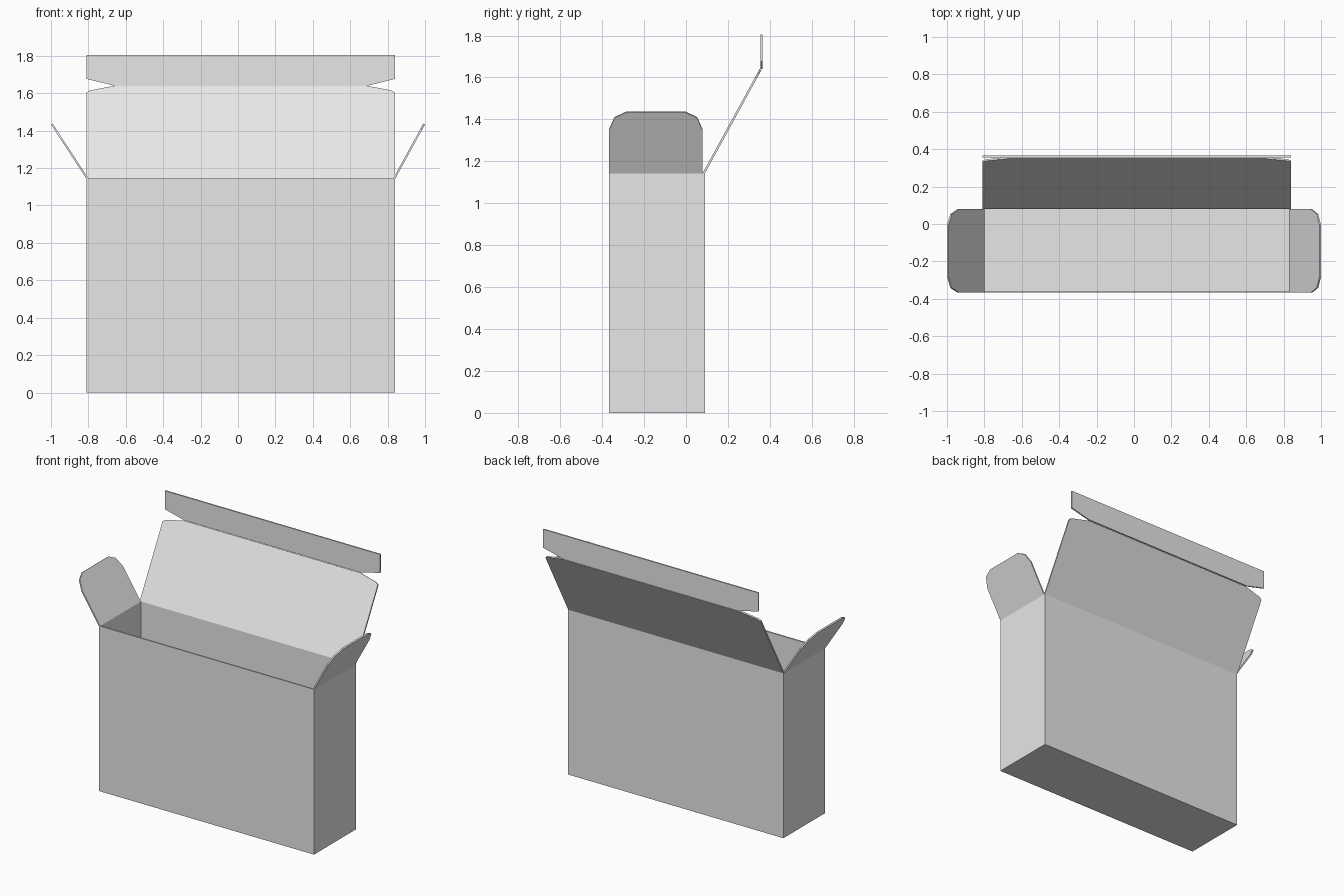
import bpy
import bmesh
from mathutils import Vector

if "Cube" in bpy.data.objects:
    bpy.data.objects.remove(bpy.data.objects["Cube"], do_unlink=True)

T = 0.01                      # card thickness
X0, X1 = -0.81, 0.84          # carton sides
Y0, Y1 = -0.367, 0.09         # carton front and back
TOP = 1.145                   # rim height
MID = (X0 + X1) / 2
HALF = (X1 - X0) / 2

card = bpy.data.materials.new("light grey card")
card.use_nodes = True
card.diffuse_color = (0.8, 0.8, 0.8, 1)
card.node_tree.nodes["Principled BSDF"].inputs["Base Color"].default_value = (0.8, 0.8, 0.8, 1)


def finish(name, bm):
    bmesh.ops.recalc_face_normals(bm, faces=bm.faces)
    mesh = bpy.data.meshes.new(name)
    bm.to_mesh(mesh)
    bm.free()
    mesh.materials.append(card)
    obj = bpy.data.objects.new(name, mesh)
    bpy.context.collection.objects.link(obj)
    return obj


def panel(name, outline, origin, u, v, normal):
    """Flat card sheet: a 2D outline placed along u and v, thickened along normal."""
    origin, u, v, normal = map(Vector, (origin, u, v, normal))
    bm = bmesh.new()
    face = bm.faces.new([bm.verts.new(origin + u * a + v * b) for a, b in outline])
    new = bmesh.ops.extrude_face_region(bm, geom=[face], use_keep_orig=True)["geom"]
    moved = [g for g in new if isinstance(g, bmesh.types.BMVert)]
    bmesh.ops.translate(bm, verts=moved, vec=normal.normalized() * T)
    return finish(name, bm)


def mirrored(side):
    """Complete a symmetrical outline from its right half."""
    return side + [(-a, b) for a, b in reversed(side)]


# Open carton body: a block with its top inset and pushed down to the floor
bm = bmesh.new()
bmesh.ops.create_cube(bm, size=1)
for vert in bm.verts:
    vert.co.x = X1 if vert.co.x > 0 else X0
    vert.co.y = Y1 if vert.co.y > 0 else Y0
    vert.co.z = TOP if vert.co.z > 0 else 0
rim = max(bm.faces, key=lambda f: f.calc_center_median().z)
bmesh.ops.inset_region(bm, faces=[rim], thickness=T, use_even_offset=True)
hole = bmesh.ops.extrude_face_region(bm, geom=[rim])["geom"]
bmesh.ops.translate(bm, verts=[g for g in hole if isinstance(g, bmesh.types.BMVert)],
                    vec=(0, 0, T - TOP))
if rim.is_valid:
    bmesh.ops.delete(bm, geom=[rim], context='FACES_ONLY')
finish("carton_body", bm)

# Lid leaning back from the rear rim, with trimmed upper corners
lean = Vector((0, 0.271, 0.495))
lid = mirrored([(HALF, 0), (HALF, 0.925), (HALF - 0.02, 0.95), (HALF - 0.15, 1)])
panel("lid", lid, (MID, Y1 - T, TOP), (1, 0, 0), lean, (0, lean.z, -lean.y))

# Upright tuck flap above the lid crease
tuck = mirrored([(HALF - 0.15, 0), (HALF, 0.037), (HALF, 0.165)])
panel("tuck_flap", tuck, (MID, 0.355, 1.64), (1, 0, 0), (0, 0, 1), (0, 1, 0))

# Side dust flaps flaring outward
dust = mirrored([(0.223, 0), (0.223, 0.71), (0.197, 0.91), (0.14, 1)])
for name, hinge, tip in (("left_dust_flap", X1 - T, 0.991), ("right_dust_flap", X0 + T, -0.991)):
    slope = Vector((tip - hinge, 0, 0.293))
    outward = Vector((slope.z, 0, -slope.x)) * (1 if tip > 0 else -1)
    panel(name, dust, (hinge, -0.144, TOP), (0, 1, 0), slope, outward)
